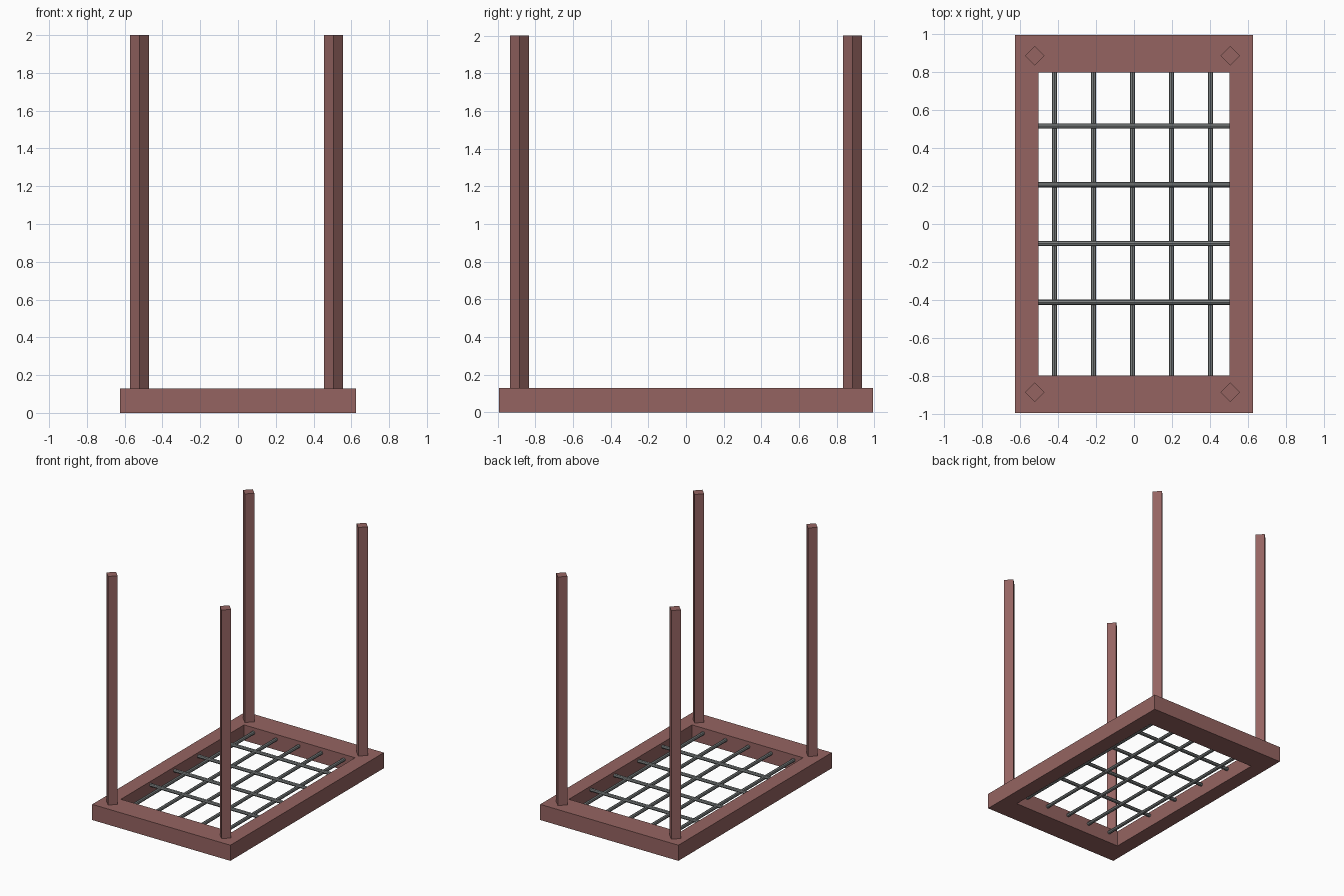
import bpy, bmesh, math
from mathutils import Matrix, Vector

cube = bpy.data.objects.get("Cube")
if cube:
    bpy.data.objects.remove(cube, do_unlink=True)


def material(name, rgb):
    m = bpy.data.materials.new(name)
    m.use_nodes = True
    m.diffuse_color = (*rgb, 1)
    m.node_tree.nodes["Principled BSDF"].inputs["Base Color"].default_value = (*rgb, 1)
    return m


wood = material("reddish brown wood", (0.30, 0.127, 0.12))
metal = material("grey metal", (0.20, 0.215, 0.215))


def finish(name, bm, mat):
    bmesh.ops.recalc_face_normals(bm, faces=bm.faces)
    mesh = bpy.data.meshes.new(name)
    bm.to_mesh(mesh)
    bm.free()
    mesh.materials.append(mat)
    obj = bpy.data.objects.new(name, mesh)
    bpy.context.collection.objects.link(obj)
    return obj


def rod(name, start, end, radius, sides, mat):
    """Straight prism between two points."""
    a, b = Vector(start), Vector(end)
    turn = (b - a).to_track_quat('Z', 'Y').to_matrix().to_4x4()
    bm = bmesh.new()
    bmesh.ops.create_cone(bm, cap_ends=True, segments=sides, radius1=radius,
                          radius2=radius, depth=(b - a).length,
                          matrix=Matrix.Translation((a + b) / 2) @ turn)
    return finish(name, bm, mat)


# Rectangular base frame: outer and inner loops joined into a closed ring
HEIGHT = 0.128
INNER_X, INNER_Y = 0.503, 0.797
bm = bmesh.new()
loops = []
for hx, hy, z in ((0.626, 0.993, 0), (0.626, 0.993, HEIGHT),
                  (INNER_X, INNER_Y, HEIGHT), (INNER_X, INNER_Y, 0)):
    loops.append([bm.verts.new((sx * hx, sy * hy, z))
                  for sx, sy in ((-1, -1), (1, -1), (1, 1), (-1, 1))])
for k in range(4):
    low, high = loops[k], loops[(k + 1) % 4]
    for i in range(4):
        j = (i + 1) % 4
        bm.faces.new((low[i], low[j], high[j], high[i]))
finish("base_frame", bm, wood)

# Square corner posts, turned diagonally
for side, x in (("right", -0.522), ("left", 0.506)):
    for end, y in (("front", -0.885), ("back", 0.885)):
        post = rod(f"{end}_{side}_post", (x, y, HEIGHT - 0.02), (x, y, 2), 0.051, 4, wood)

# Lengthwise rods of the mesh
for i in range(5):
    x = -0.418 + 0.205 * i
    rod(f"long_rod_{i + 1}", (x, -INNER_Y - 0.01, 0.087), (x, INNER_Y + 0.01, 0.087),
        0.014, 8, metal)

# Crosswise rods of the mesh
for i in range(4):
    y = -0.412 + 0.309 * i
    rod(f"cross_rod_{i + 1}", (-INNER_X - 0.01, y, 0.098), (INNER_X + 0.01, y, 0.098),
        0.014, 8, metal)
